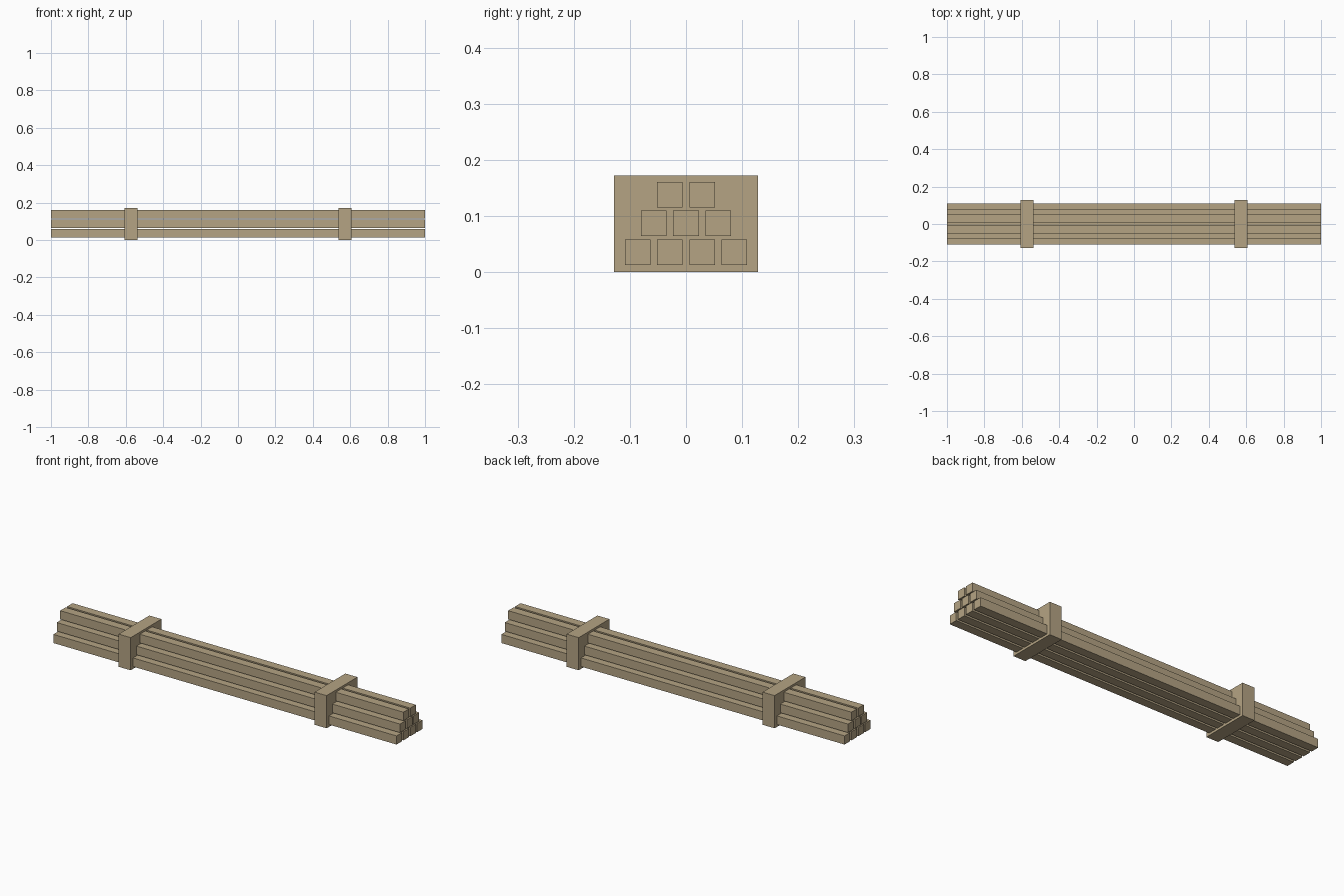
import bpy

cube = bpy.data.objects.get("Cube")
if cube:
    bpy.data.objects.remove(cube, do_unlink=True)

wood = bpy.data.materials.new("tan wood")
wood.use_nodes = True
tan = (0.46, 0.37, 0.23, 1)
wood.diffuse_color = tan
wood.node_tree.nodes["Principled BSDF"].inputs["Base Color"].default_value = tan


def box(name, size, centre):
    bpy.ops.mesh.primitive_cube_add(size=1, location=centre)
    obj = bpy.context.object
    obj.name = name
    obj.scale = size
    bpy.ops.object.transform_apply(location=False, rotation=False, scale=True)
    obj.data.materials.append(wood)
    return obj


# Square bars stacked in rows of four, three and two
BAR = 0.0455
PITCH_Y = 0.0572
PITCH_Z = 0.0515
for row, (label, count) in enumerate((("bottom", 4), ("middle", 3), ("top", 2))):
    for i in range(count):
        y = (i - (count - 1) / 2) * PITCH_Y
        box(f"{label}_bar_{i + 1}", (2, BAR, BAR), (0, y, 0.035 + row * PITCH_Z))

# Solid binding blocks around the stack
for name, side in (("left_binding", 1), ("right_binding", -1)):
    box(name, (0.07, 0.256, 0.172), (side * 0.571, 0, 0.086))
